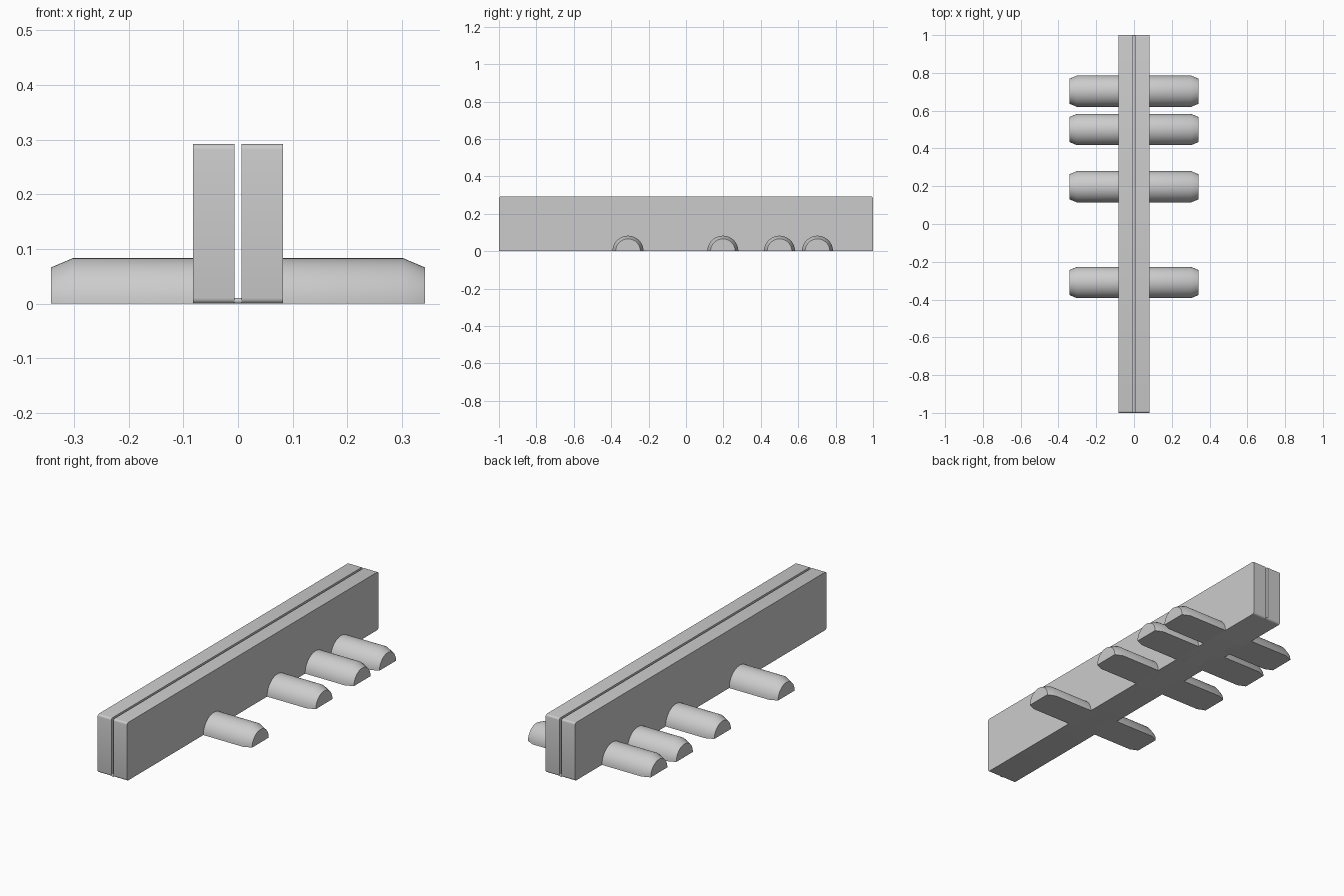
import bpy, bmesh, math

cube = bpy.data.objects.get("Cube")
if cube:
    bpy.data.objects.remove(cube, do_unlink=True)

GREY = (0.6, 0.6, 0.6, 1)
mat = bpy.data.materials.new("plain grey")
mat.use_nodes = True
mat.diffuse_color = GREY
mat.node_tree.nodes["Principled BSDF"].inputs["Base Color"].default_value = GREY


def finish(name, bm):
    """Turn a bmesh into a smooth-by-angle object."""
    bmesh.ops.recalc_face_normals(bm, faces=bm.faces)
    mesh = bpy.data.meshes.new(name)
    bm.to_mesh(mesh)
    bm.free()
    mesh.materials.append(mat)
    obj = bpy.data.objects.new(name, mesh)
    bpy.context.collection.objects.link(obj)
    bpy.ops.object.select_all(action='DESELECT')
    obj.select_set(True)
    bpy.context.view_layer.objects.active = obj
    bpy.ops.object.shade_smooth_by_angle(angle=math.radians(24))
    return obj


def rounded_bar(name, x0, x1, height, radius):
    """Box along y whose edges running across x are rounded."""
    bm = bmesh.new()
    bmesh.ops.create_cube(bm, size=1)
    for v in bm.verts:
        v.co.x = x1 if v.co.x > 0 else x0
        v.co.y *= 2
        v.co.z = height if v.co.z > 0 else 0
    edges = [e for e in bm.edges
             if abs(e.verts[0].co.x - e.verts[1].co.x) > 1e-5]
    bmesh.ops.bevel(bm, geom=edges, offset=radius, segments=4,
                    profile=0.5, affect='EDGES')
    return finish(name, bm)


def peg(name, side, y):
    """Half-round peg with a chamfered outer end."""
    bm = bmesh.new()
    steps = 24
    rings = []
    for x, r in ((0.04, 0.083), (0.302, 0.083), (0.342, 0.066)):
        rings.append([bm.verts.new((side * x,
                                    y + r * math.cos(math.pi * i / steps),
                                    r * math.sin(math.pi * i / steps)))
                      for i in range(steps + 1)])
    n = steps + 1
    for a, b in zip(rings, rings[1:]):
        for i in range(n):
            j = (i + 1) % n
            bm.faces.new((a[i], a[j], b[j], b[i]))
    bm.faces.new(rings[0])
    bm.faces.new(rings[-1])
    return finish(name, bm)


# Two upright slats with a thin slot between them, joined at the base
rounded_bar("left_slat", 0.006, 0.082, 0.292, 0.01)
rounded_bar("right_slat", -0.082, -0.006, 0.292, 0.01)
rounded_bar("slot_floor", -0.006, 0.006, 0.01, 0.0045)

# Pegs sticking out on both sides
for number, y in enumerate((-0.31, 0.197, 0.5, 0.703), 1):
    peg(f"left_peg_{number}", 1, y)
    peg(f"right_peg_{number}", -1, y)
